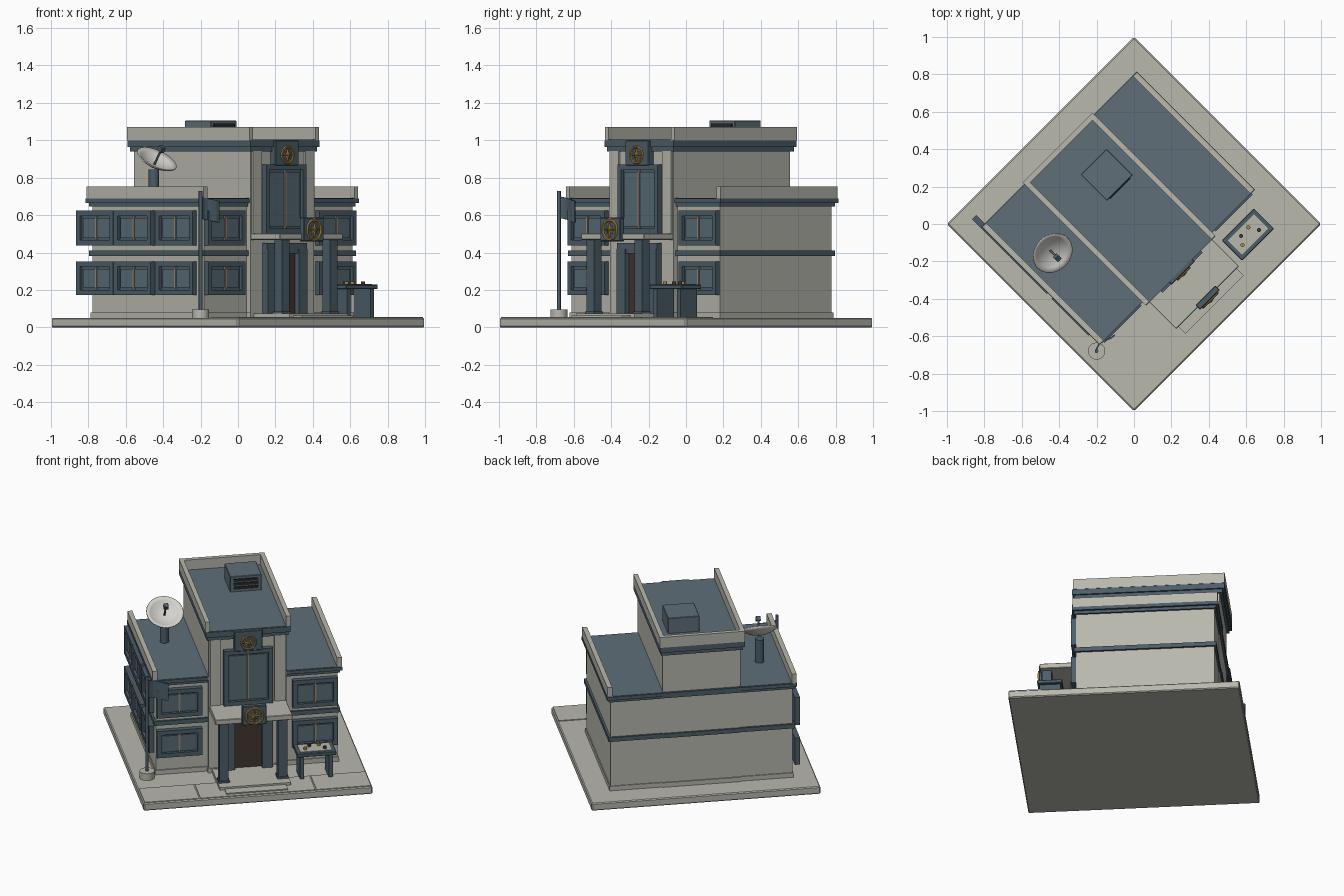
import bpy, bmesh, math
from mathutils import Matrix, Vector

if "Cube" in bpy.data.objects:
    bpy.data.objects.remove(bpy.data.objects["Cube"])

def srgb(r, g, b):
    f = lambda c: c / 12.92 if c <= 0.04045 else ((c + 0.055) / 1.055) ** 2.4
    return (f(r / 255), f(g / 255), f(b / 255), 1)

def material(name, *rgb):
    m = bpy.data.materials.new(name)
    m.diffuse_color = srgb(*rgb)
    m.use_nodes = True
    m.node_tree.nodes["Principled BSDF"].inputs["Base Color"].default_value = m.diffuse_color
    return m

STONE = material("pale stone", 184, 184, 174)
ROOF = material("roof slate", 95, 111, 120)
TRIM = material("blue grey trim", 76, 94, 105)
GLASS = material("window glass", 88, 108, 118)
BROWN = material("dark brown", 66, 54, 48)
TAN = material("tan mullion", 150, 135, 120)
GOLD = material("gold", 172, 132, 62)
DISH = material("dish white", 212, 210, 204)
BLACK = material("vent black", 38, 40, 42)

# ---- helpers: x runs along the facade, -y is the facade direction ----
def finish(name, bm, mat):
    bmesh.ops.recalc_face_normals(bm, faces=bm.faces)
    me = bpy.data.meshes.new(name)
    bm.to_mesh(me)
    bm.free()
    me.materials.append(mat)
    ob = bpy.data.objects.new(name, me)
    bpy.context.collection.objects.link(ob)
    return ob

def add_box(bm, x0, x1, y0, y1, z0, z1):
    size = Matrix.Diagonal((abs(x1 - x0), abs(y1 - y0), z1 - z0, 1))
    mid = Matrix.Translation(((x0 + x1) / 2, (y0 + y1) / 2, (z0 + z1) / 2))
    bmesh.ops.create_cube(bm, size=1, matrix=mid @ size)

def boxes(name, mat, *dims, bevel=0):
    bm = bmesh.new()
    for d in dims:
        add_box(bm, *d)
    ob = finish(name, bm, mat)
    if bevel:
        mod = ob.modifiers.new("bevel", 'BEVEL')
        mod.width, mod.segments = bevel, 1
    return ob

def cylinder(name, mat, x, y, z0, z1, r, n=16):
    bm = bmesh.new()
    bmesh.ops.create_cone(bm, cap_ends=True, segments=n, radius1=r, radius2=r, depth=z1 - z0,
                          matrix=Matrix.Translation((x, y, (z0 + z1) / 2)))
    for f in bm.faces:
        f.smooth = len(f.verts) == 4
    return finish(name, bm, mat)

def both(d):
    """A box and its mirror image across the middle of the facade."""
    return d, (-d[1], -d[0]) + tuple(d[2:])

# ---- ground slab, pavement and steps ----
boxes("ground_slab", STONE, (-.707, .707, -.707, .707, 0, .05), bevel=.006)
boxes("pavement", STONE, (-.355, .355, -.7, -.495, .049, .055),
      *both((.362, .7, -.7, -.495, .049, .055)))
boxes("lower_step", STONE, (-.19, .19, -.675, -.33, .05, .062))
boxes("landing", STONE, (-.22, .22, -.61, -.33, .05, .073))

# ---- walls ----
boxes("wing_walls", STONE, *both((.23, .562, -.305, .54, .05, .65)))
boxes("tower_walls", STONE, (-.24, .24, -.335, .545, .05, .945))
boxes("plinth", STONE, *both((.24, .568, -.312, .546, .05, .08)),
      (-.246, .246, -.34, .552, .05, .08))
boxes("tower_pilasters", STONE, *both((.165, .232, -.346, -.33, .5, .942)))

# ---- horizontal bands, roofs and parapets ----
boxes("middle_band", TRIM, *both((.235, .575, -.318, .553, .382, .41)),
      (-.24, .24, .5, .557, .382, .41))
boxes("wing_cornice", TRIM, *both((.235, .574, -.316, .552, .647, .668)),
      *both((.235, .587, -.328, .566, .666, .688)), (-.24, .24, .5, .56, .652, .686))
boxes("wing_roof", ROOF, *both((.24, .57, -.322, .56, .68, .691)))
boxes("wing_parapet", STONE, *both((.555, .585, -.324, .562, .688, .752)))
boxes("tower_cornice", TRIM, (-.252, .252, -.345, .563, .94, .966),
      (-.262, .262, -.355, .575, .964, 1.0))
boxes("tower_roof", ROOF, (-.25, .25, -.35, .56, .99, 1.003))
boxes("tower_parapet", STONE, *both((.236, .264, -.35, .577, 1.0, 1.07)),
      (-.24, .24, .549, .577, 1.0, 1.07))

# ---- windows ----
def window(name, centre, z0, z1, half, wall, side=False, bar=.028):
    def put(bm, a0, a1, d0, d1, za, zb):
        if side:
            add_box(bm, wall - d1, wall - d0, centre + a0, centre + a1, za, zb)
        else:
            add_box(bm, centre + a0, centre + a1, wall - d1, wall - d0, za, zb)
    frame, glass, mullion = bmesh.new(), bmesh.new(), bmesh.new()
    put(frame, -half, -half + bar, 0, .032, z0, z1)
    put(frame, half - bar, half, 0, .032, z0, z1)
    put(frame, -half + bar, half - bar, 0, .032, z0, z0 + bar)
    put(frame, -half + bar, half - bar, 0, .032, z1 - bar, z1)
    put(frame, -half + .01, half - .01, 0, .014, z0 + .01, z1 - .01)
    g = bar + .012
    put(glass, -half + g, half - g, .012, .02, z0 + g, z1 - g)
    put(mullion, -.006, .006, .014, .025, z0 + bar, z1 - bar)
    finish(name + "_frame", frame, TRIM)
    finish(name + "_glass", glass, GLASS)
    finish(name + "_mullion", mullion, TAN)

for z0, z1 in ((.172, .352), (.438, .624)):
    for x in (-.42, .42):
        window("front_window", x, z0, z1, .14, -.305)
    for y in (.49, .206, -.11):
        window("side_window", y, z0, z1, .14, -.562, side=True)
window("tower_window", 0, .5, .87, .152, -.335)

# ---- entrance ----
boxes("door", BROWN, (-.13, .13, -.345, -.33, .07, .40))
boxes("door_frame", TRIM, *both((.085, .15, -.375, -.33, .07, .42)),
      (-.15, .15, -.37, -.33, .395, .45))
boxes("canopy", STONE, (-.238, .238, -.556, -.33, .468, .502), bevel=.003)
boxes("canopy_columns", TRIM, *both((.153, .21, -.543, -.486, .07, .47)),
      *both((.147, .216, -.549, -.48, .07, .085)))

# ---- emblem panels: ring and star on a plaque ----
def emblem(name, z, r, y):
    bpy.ops.mesh.primitive_torus_add(major_segments=24, minor_segments=6, major_radius=r * .87,
                                     minor_radius=r * .13, location=(0, y, z),
                                     rotation=(math.pi / 2, 0, 0))
    ring = bpy.context.object
    ring.name = name + "_ring"
    ring.data.materials.append(GOLD)
    bm = bmesh.new()
    rim = []
    for i in range(16):
        k = .3 if i % 2 else (.85 if i % 4 == 0 else .55)
        a = i * math.pi / 8
        rim.append(bm.verts.new((r * k * math.sin(a), y, z + r * k * math.cos(a))))
    tip = bm.verts.new((0, y - .012, z))
    bm.faces.new(rim)
    for i in range(16):
        bm.faces.new((rim[i], rim[(i + 1) % 16], tip))
    finish(name + "_star", bm, GOLD)

boxes("upper_plaque", TRIM, (-.088, .088, -.372, -.33, .865, 1.0), bevel=.004)
emblem("upper_emblem", .922, .05, -.375)
boxes("canopy_plaque", TRIM, (-.075, .075, -.574, -.54, .46, .587), bevel=.004)
emblem("canopy_emblem", .522, .06, -.577)

# ---- table beside the entrance ----
boxes("table_rim", TRIM, (.27, .512, -.547, -.395, .205, .228), bevel=.003)
boxes("table_top", STONE, (.292, .49, -.525, -.417, .222, .232))
boxes("table_legs", TRIM, (.29, .315, -.535, -.407, .05, .21), (.467, .492, -.535, -.407, .05, .21))
for i, (x, y) in enumerate(((.33, -.49), (.45, -.495), (.42, -.445), (.36, -.45))):
    cylinder("table_item", BROWN if i % 2 else GOLD, x, y, .23, .246, .011, 10)

# ---- flagpole ----
PX, PY = -.622, -.339
cylinder("flagpole_base", STONE, PX, PY, .045, .096, .046, 20)
cylinder("flagpole", TRIM, PX, PY, .09, .728, .01, 10)
bm = bmesh.new()
cols = []
for i in range(7):
    t = i / 6
    y = PY + .012 * math.sin(t * 5)
    cols.append([bm.verts.new((PX + .13 * t, y, z - .025 * t)) for z in (.585, .7)])
for a, b in zip(cols, cols[1:]):
    bm.faces.new((a[0], b[0], b[1], a[1]))
flag = finish("flag", bm, TRIM)
flag.modifiers.new("thickness", 'SOLIDIFY').thickness = .008

# ---- satellite dish ----
DX, DY = -.417, .219
cylinder("dish_pedestal", TRIM, DX, DY, .685, .845, .028)
tilt = Matrix.Translation((DX, DY, .865)) @ Matrix.Rotation(math.radians(33), 4, 'X')
bm = bmesh.new()
rings = []
for j in range(1, 6):
    r = .115 * j / 5
    rings.append([bm.verts.new((r * math.cos(i * math.pi / 16), r * math.sin(i * math.pi / 16),
                                3 * r * r)) for i in range(32)])
bm.faces.new(rings[0])
for a, b in zip(rings, rings[1:]):
    for i in range(32):
        bm.faces.new((a[i], a[(i + 1) % 32], b[(i + 1) % 32], b[i]))
for f in bm.faces:
    f.smooth = True
dish = finish("dish_bowl", bm, DISH)
dish.data.transform(tilt)
dish.modifiers.new("thickness", 'SOLIDIFY').thickness = .006
arm = cylinder("dish_arm", TRIM, 0, 0, 0, .1, .006, 8)
arm.data.transform(tilt)
feed = boxes("dish_feed", TRIM, (-.014, .014, -.014, .014, .09, .118))
feed.data.transform(tilt)

# ---- roof vent unit ----
boxes("vent_unit", ROOF, (-.015, .18, .19, .388, 1.0, 1.106), bevel=.003)
boxes("vent_slats", BLACK, *[(.005, .16, .184, .192, z, z + .017) for z in (1.02, 1.046, 1.072)])

# ---- turn the whole building to face the corner ----
turn = Matrix.Rotation(math.pi / 4, 4, 'Z')
for ob in list(bpy.context.scene.objects):
    local = Matrix.LocRotScale(ob.location, ob.rotation_euler, ob.scale)
    ob.data.transform(turn @ local)
    ob.matrix_basis = Matrix.Identity(4)
